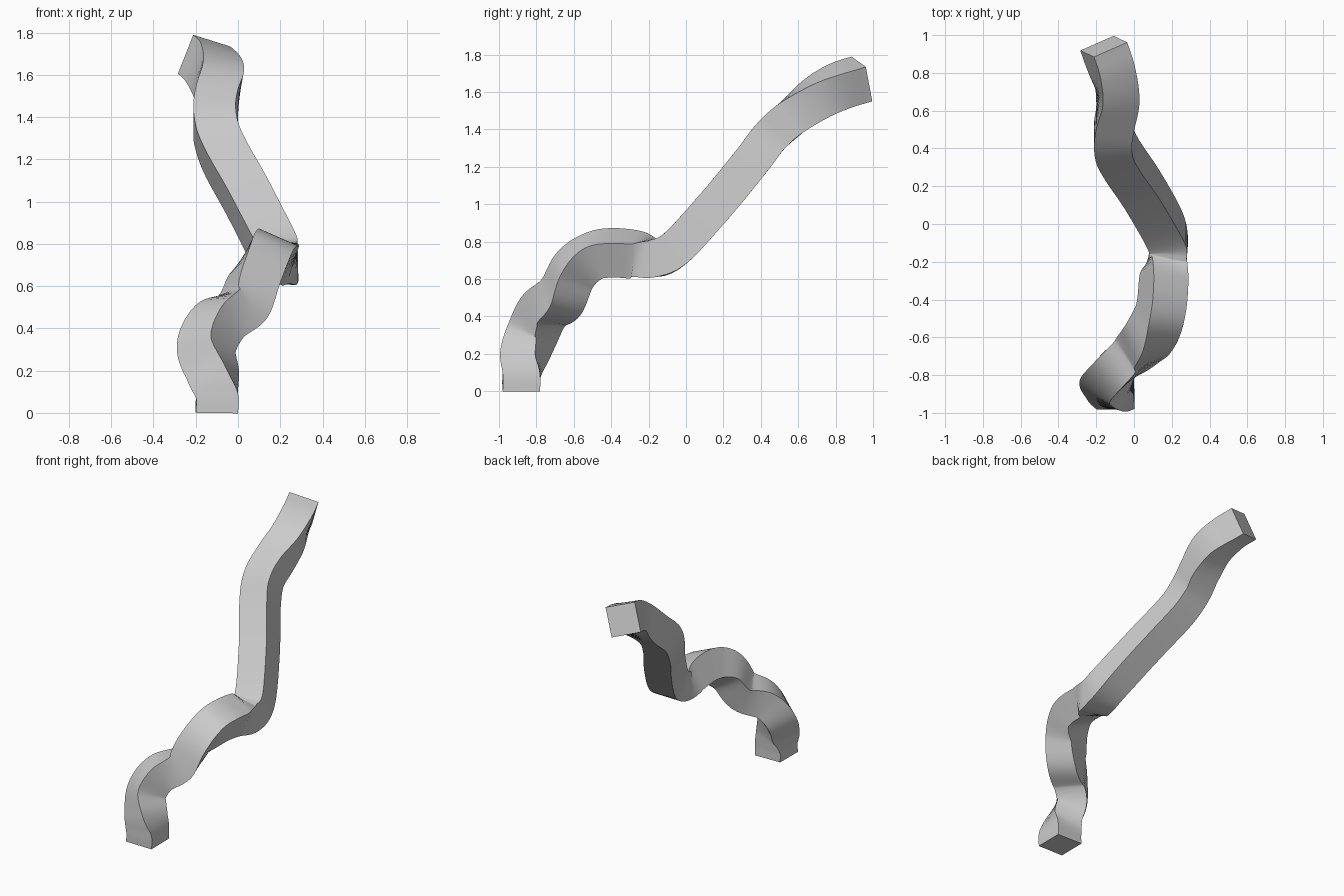
import bpy
import bmesh
from mathutils import Vector

HALF = 0.1      # half the width of the square section
STEPS = 8       # rings between neighbouring stations

if "Cube" in bpy.data.objects:
    bpy.data.objects.remove(bpy.data.objects["Cube"], do_unlink=True)


def make_material(name, color):
    material = bpy.data.materials.new(name)
    material.use_nodes = True
    material.diffuse_color = color
    material.node_tree.nodes["Principled BSDF"].inputs["Base Color"].default_value = color
    return material


def catmull_rom(points, index, t):
    """Smooth interpolation between station index and the next one."""
    last = len(points) - 1
    b, c = points[index], points[index + 1]
    a = points[index - 1] if index > 0 else b * 2 - c
    d = points[index + 2] if index + 2 <= last else c * 2 - b
    return (b * 2 + (c - a) * t + (a * 2 - b * 5 + c * 4 - d) * t ** 2
            + (b * 3 - a - c * 3 + d) * t ** 3) / 2


def sample(points):
    """Evenly spaced samples along the whole spline."""
    result = [catmull_rom(points, i, s / STEPS)
              for i in range(len(points) - 1) for s in range(STEPS)]
    return result + [points[-1].copy()]


def sweep_square(name, stations, material):
    """Sweep a twisting square section along a curved path."""
    centres = sample([Vector(centre) for centre, side in stations])
    sides = sample([Vector(side) for centre, side in stations])
    bm = bmesh.new()
    rings = []
    for i, (centre, side) in enumerate(zip(centres, sides)):
        before = centres[max(i - 1, 0)]
        after = centres[min(i + 1, len(centres) - 1)]
        tangent = (after - before).normalized()
        right = (side - tangent * side.dot(tangent)).normalized()
        up = right.cross(tangent)
        rings.append([bm.verts.new(centre + (right * u + up * v) * HALF)
                      for u, v in ((-1, -1), (1, -1), (1, 1), (-1, 1))])

    # Walls of the tube, then the two end caps
    for lower, upper in zip(rings, rings[1:]):
        for k in range(4):
            n = (k + 1) % 4
            bm.faces.new((lower[k], lower[n], upper[n], upper[k]))
    bm.faces.new(rings[0])
    bm.faces.new(rings[-1])
    bmesh.ops.recalc_face_normals(bm, faces=bm.faces)

    mesh = bpy.data.meshes.new(name)
    bm.to_mesh(mesh)
    bm.free()
    mesh.materials.append(material)
    obj = bpy.data.objects.new(name, mesh)
    bpy.context.collection.objects.link(obj)
    bpy.ops.object.select_all(action="DESELECT")
    obj.select_set(True)
    bpy.context.view_layer.objects.active = obj
    bpy.ops.object.shade_smooth_by_angle(angle=0.6)
    return obj


# Stations along the duct: centre of the section, sideways direction
stations = [
    # upright foot with a quarter twist
    ((-0.1, -0.88, 0), (0, 1, 0)),
    ((-0.1, -0.88, 0.08), (0, 1, 0)),
    ((-0.12, -0.87, 0.18), (0.3, 0.95, 0)),
    ((-0.15, -0.82, 0.31), (0.6, 0.75, -0.3)),
    # first elbow
    ((-0.09, -0.76, 0.43), (0.6, 0.5, -0.6)),
    ((0.02, -0.67, 0.5), (0.5, 0.1, -0.9)),
    ((0.08, -0.6, 0.64), (0.8, 0.1, -0.6)),
    # level arch
    ((0.13, -0.5, 0.72), (0.9, 0, -0.4)),
    ((0.15, -0.4, 0.74), (0.9, 0, -0.4)),
    ((0.16, -0.27, 0.73), (0.9, 0, -0.35)),
    ((0.18, -0.17, 0.71), (1, 0, 0)),
    # long slanted run
    ((0.17, -0.05, 0.77), (1, 0, 0)),
    ((0.05, 0.17, 1.01), (1, 0, 0)),
    ((-0.07, 0.35, 1.23), (1, 0, 0)),
    ((-0.11, 0.45, 1.36), (1, 0, 0)),
    # twisting upper end
    ((-0.1, 0.56, 1.46), (1, 0, 0)),
    ((-0.09, 0.69, 1.56), (1, 0.1, -0.2)),
    ((-0.12, 0.82, 1.63), (0.9, 0.2, -0.3)),
    ((-0.16, 0.94, 1.67), (0.9, 0.3, -0.3)),
]

grey = make_material("plain_grey", (0.6, 0.6, 0.6, 1))
sweep_square("bent_square_duct", stations, grey)
